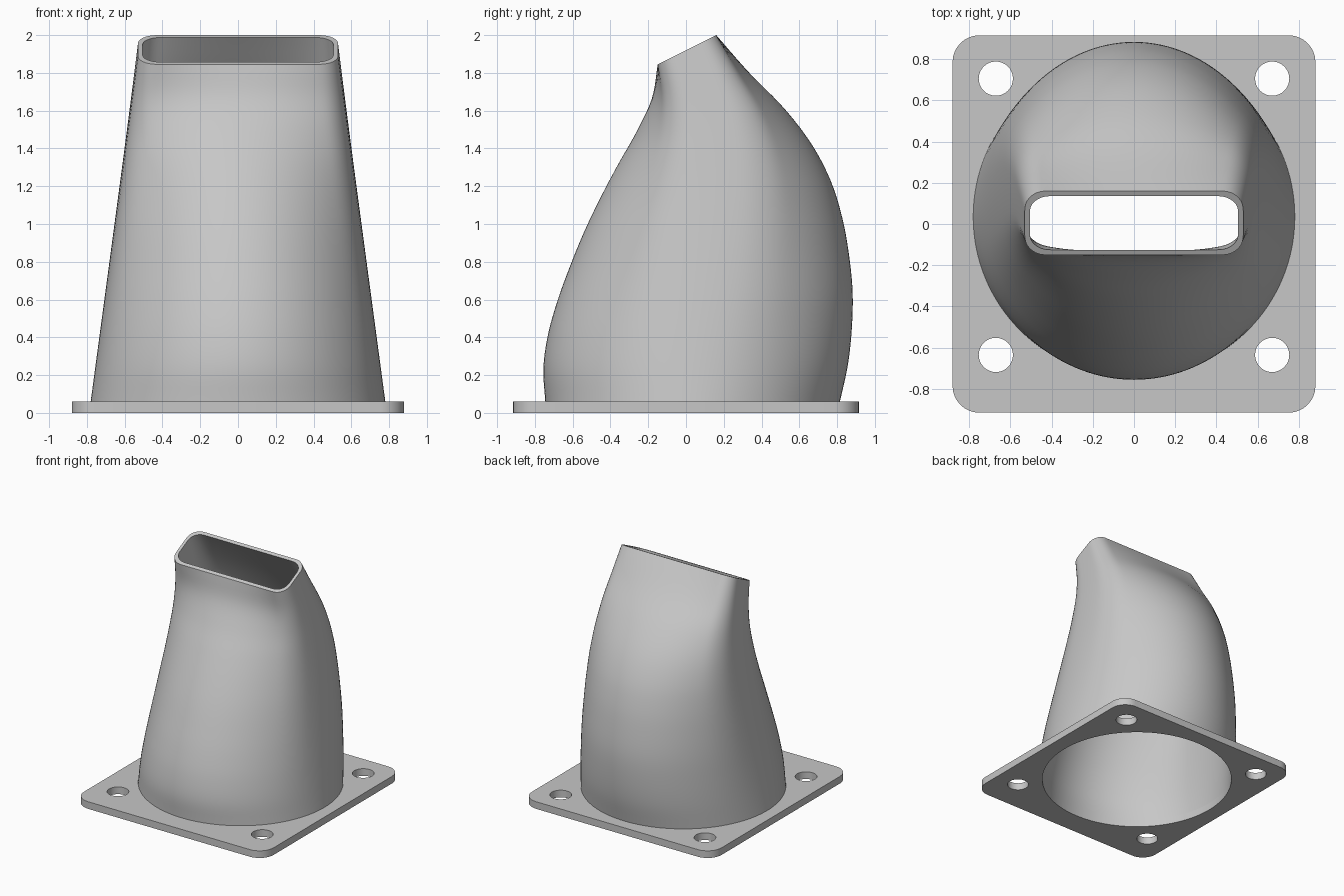
import bpy, bmesh, math
from mathutils import Vector

cube = bpy.data.objects.get("Cube")
if cube:
    bpy.data.objects.remove(cube, do_unlink=True)

grey = bpy.data.materials.new("plain grey")
grey.use_nodes = True
COLOUR = (0.57, 0.57, 0.57, 1)
grey.diffuse_color = COLOUR
grey.node_tree.nodes["Principled BSDF"].inputs["Base Color"].default_value = COLOUR

PLATE_TOP = 0.06
CENTRE_Y = 0.035
SEGMENTS = 128
RINGS = 48


def smooth(obj):
    bpy.ops.object.select_all(action='DESELECT')
    obj.select_set(True)
    bpy.context.view_layer.objects.active = obj
    bpy.ops.object.shade_smooth_by_angle(angle=math.radians(35))


def circle(cx, cy, r, n):
    return [(cx + r * math.cos(math.tau * i / n), cy + r * math.sin(math.tau * i / n))
            for i in range(n)]


def rounded_rect(hx, hy, r, steps):
    """Outline running anticlockwise from the right side."""
    pts = []
    for k, (sx, sy) in enumerate([(1, 1), (-1, 1), (-1, -1), (1, -1)]):
        for i in range(steps + 1):
            a = math.pi / 2 * (k + i / steps)
            pts.append((sx * (hx - r) + r * math.cos(a), sy * (hy - r) + r * math.sin(a)))
    return pts


def resample(pts, n):
    """Spread n points evenly along a closed outline, starting at +x."""
    pts = [Vector(p) for p in pts]
    start = (pts[0] + pts[-1]) / 2
    loop = [start] + pts + [start]
    lengths = [(b - a).length for a, b in zip(loop, loop[1:])]
    total, out, seg, done = sum(lengths), [], 0, 0.0
    for i in range(n):
        d = total * i / n
        while done + lengths[seg] < d:
            done += lengths[seg]
            seg += 1
        f = (d - done) / lengths[seg] if lengths[seg] else 0
        out.append(loop[seg].lerp(loop[seg + 1], f))
    return out


def spline(keys, t):
    """Smooth curve through evenly spaced values."""
    x = t * (len(keys) - 1)
    i = min(int(x), len(keys) - 2)
    f = x - i
    b, c = keys[i], keys[i + 1]
    a = keys[i - 1] if i else 2 * b - c
    d = keys[i + 2] if i + 2 < len(keys) else 2 * c - b
    return b + f / 2 * (c - a + f * (2 * a - 5 * b + 4 * c - d + f * (3 * (b - c) + d - a)))


# Base plate with a round opening and four bolt holes
curve = bpy.data.curves.new("base_plate", 'CURVE')
curve.dimensions = '2D'
curve.fill_mode = 'BOTH'
curve.extrude = PLATE_TOP / 2
outlines = [rounded_rect(0.88, 0.915, 0.13, 8), circle(0, CENTRE_Y, 0.75, SEGMENTS)]
outlines += [circle(sx * 0.67, CENTRE_Y + sy * 0.67, 0.083, 32) for sx in (-1, 1) for sy in (-1, 1)]
for outline in outlines:
    line = curve.splines.new('POLY')
    line.points.add(len(outline) - 1)
    for p, (x, y) in zip(line.points, outline):
        p.co = (x, y, 0, 1)
    line.use_cyclic_u = True
plate = bpy.data.objects.new("base_plate", curve)
plate.location.z = PLATE_TOP / 2
bpy.context.collection.objects.link(plate)
bpy.ops.object.select_all(action='DESELECT')
plate.select_set(True)
bpy.context.view_layer.objects.active = plate
bpy.ops.object.convert(target='MESH')
plate = bpy.context.object
bm = bmesh.new()
bm.from_mesh(plate.data)
bmesh.ops.remove_doubles(bm, verts=bm.verts, dist=0.0005)
bmesh.ops.recalc_face_normals(bm, faces=bm.faces)
bm.to_mesh(plate.data)
bm.free()
plate.data.materials.clear()
plate.data.materials.append(grey)
smooth(plate)

# Duct: a round foot blending into a tilted slot mouth
FRONT = [-.745, -.755, -.73, -.68, -.615, -.542, -.457, -.363, -.262, -.18, -.15]
BACK = [.815, .857, .878, .882, .863, .828, .768, .668, .52, .33, .16]
FOOT_X, MOUTH_X, MOUTH_Y = 0.78, 0.53, 0.155
MOUTH_LOW, MOUTH_HIGH = 1.845, 2.0
foot = circle(0, 0, 1, SEGMENTS)
mouth = [(p.x / MOUTH_X, p.y / 0.175)
         for p in resample(rounded_rect(MOUTH_X, 0.175, 0.1, 10), SEGMENTS)]


def section(bm, t, wall):
    """One ring; the depth stays round until the swelling dies out at the mouth."""
    front, back = spline(FRONT, t), spline(BACK, t)
    mid, half = (front + back) / 2, (back - front) / 2
    width = FOOT_X + (MOUTH_X - FOOT_X) * t
    mix_x, mix_y = t * MOUTH_X / width, t * MOUTH_Y / half
    ring = []
    for (ax, ay), (bx, by) in zip(foot, mouth):
        u, v = ax + (bx - ax) * mix_x, ay + (by - ay) * mix_y
        shrink = (half - wall) / half
        rim = MOUTH_LOW + (MOUTH_HIGH - MOUTH_LOW) * (by * shrink + 1) / 2
        z = PLATE_TOP + (rim - PLATE_TOP) * t
        ring.append(bm.verts.new((u * (width - wall), mid + v * (half - wall), z)))
    return ring


bm = bmesh.new()
steps = [i / RINGS for i in range(RINGS + 1)]
rings = [section(bm, t, 0) for t in steps]
rings += [section(bm, t, 0.03 - 0.005 * t) for t in reversed(steps)]
for a, b in zip(rings, rings[1:] + rings[:1]):
    for i in range(SEGMENTS):
        j = (i + 1) % SEGMENTS
        bm.faces.new((a[i], a[j], b[j], b[i]))
bmesh.ops.recalc_face_normals(bm, faces=bm.faces)
mesh = bpy.data.meshes.new("duct")
bm.to_mesh(mesh)
bm.free()
mesh.materials.append(grey)
duct = bpy.data.objects.new("duct", mesh)
bpy.context.collection.objects.link(duct)
smooth(duct)
